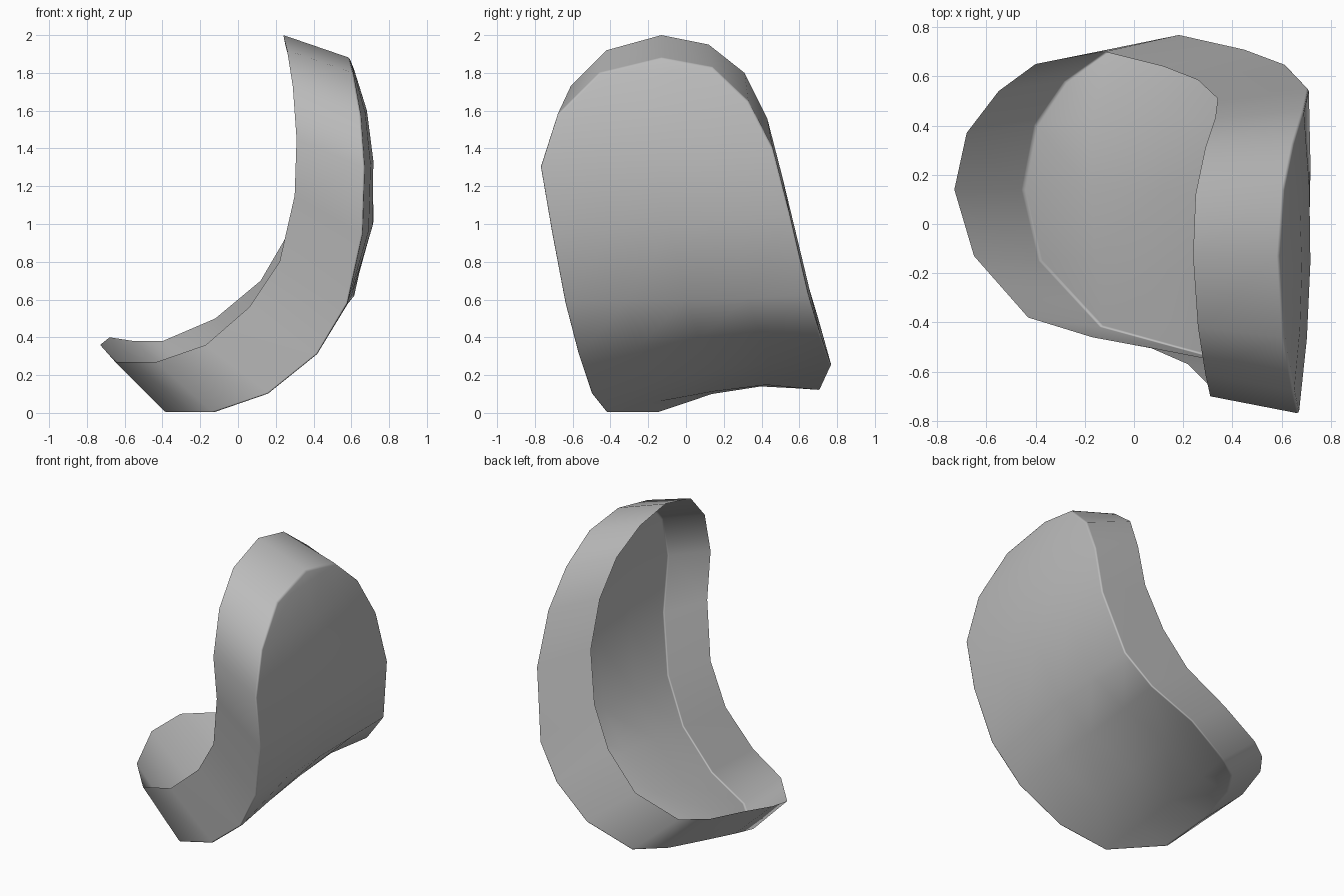
import bpy
import bmesh

# Remove the default object
default_cube = bpy.data.objects.get("Cube")
if default_cube:
    bpy.data.objects.remove(default_cube, do_unlink=True)


def make_material(name, color):
    material = bpy.data.materials.new(name)
    material.use_nodes = True
    material.diffuse_color = color
    shader = material.node_tree.nodes["Principled BSDF"]
    shader.inputs["Base Color"].default_value = color
    shader.inputs["Roughness"].default_value = 0.6
    return material


grey = make_material("plain grey", (0.5, 0.5, 0.5, 1))

# Open rim of the shell, from the top down the back side and up the front side
rim_path = [
    (.24, -.13, 2), (.25, .12, 1.95), (.29, .31, 1.8), (.33, .43, 1.56),
    (.34, .51, 1.25), (.26, .585, .94), (.12, .64, .7), (-.12, .7, .5),
    (-.4, .65, .38), (-.55, .54, .38), (-.68, .37, .4), (-.73, .14, .36),
    (-.65, -.13, .27), (-.43, -.38, .27), (-.17, -.46, .36), (.06, -.5, .56),
    (.22, -.57, .8), (.3, -.65, 1.15), (.31, -.7, 1.45), (.29, -.61, 1.73),
    (.26, -.42, 1.92),
]

# Rounded edge where the side wall meets the curved back panel
edge_path = [
    (.59, -.13, 1.88), (.61, .14, 1.83), (.65, .33, 1.65), (.69, .46, 1.4),
    (.71, .55, 1.05), (.615, .65, .62), (.455, .71, .42), (.19, .77, .25),
    (-.1, .71, .12), (-.28, .58, .13), (-.4, .4, .14), (-.45, .14, .1),
    (-.38, -.15, 0), (-.13, -.42, 0), (.16, -.5, .1), (.42, -.57, .31),
    (.58, -.64, .58), (.66, -.71, .95), (.67, -.77, 1.3), (.65, -.68, 1.58),
    (.61, -.46, 1.8),
]

# Swell of each crosswise panel row, from the top down: the lower rows are hollow
row_swell = [.005, .035, .04, .03, 0, -.05, -.08, -.09]

bm = bmesh.new()
rim = [bm.verts.new(point) for point in rim_path]
edge = [bm.verts.new(point) for point in edge_path]
count = len(rim)

# Side wall between the rim and the panel edge
for i in range(count):
    j = (i + 1) % count
    bm.faces.new((rim[i], rim[j], edge[j], edge[i]))


def panel_row(i, swell):
    """Points across the panel; a hollow is deepest towards the back side."""
    a, b = edge[i], edge[count - i]
    outward = (a.co - rim[i].co + b.co - rim[count - i].co).normalized()
    inner = []
    for t in (0.25, 0.5, 0.75):
        s = t ** 0.6 if swell < 0 else t
        point = a.co.lerp(b.co, t) + outward * swell * 4 * s * (1 - s)
        inner.append(bm.verts.new(point))
    return [a, *inner, b]


# Back panel: crosswise rows, closed by a fan at the top
rows = [panel_row(i, swell) for i, swell in enumerate(row_swell, 1)]
for a, b in zip(rows[0], rows[0][1:]):
    bm.faces.new((edge[0], a, b))
for upper, lower in zip(rows, rows[1:]):
    for k in range(len(upper) - 1):
        bm.faces.new((upper[k], lower[k], lower[k + 1], upper[k + 1]))

# Lower end of the panel, joining the last row to the rounded tip
tip = edge[len(rows):len(rows) + 6]
for k in range(4):
    corners = [rows[-1][k], tip[k], tip[k + 1], rows[-1][k + 1]]
    bm.faces.new(list(dict.fromkeys(corners)))
bm.faces.new((rows[-1][4], tip[4], tip[5])) if tip[5] is not rows[-1][4] else None

# Face everything outward
bmesh.ops.recalc_face_normals(bm, faces=bm.faces)
bm.normal_update()
outermost = max(bm.faces, key=lambda face: face.calc_center_median().x)
if outermost.normal.x < 0:
    bmesh.ops.reverse_faces(bm, faces=bm.faces)

# Soften the panel edge
crease = [bm.edges.get((edge[i - 1], edge[i])) for i in range(count)]
bmesh.ops.bevel(bm, geom=crease, offset=0.01, segments=2, profile=0.5,
                affect='EDGES', clamp_overlap=True)
for face in bm.faces:
    face.smooth = True

mesh = bpy.data.meshes.new("curved_shell")
bm.to_mesh(mesh)
bm.free()
mesh.materials.append(grey)
shell = bpy.data.objects.new("curved_shell", mesh)
bpy.context.collection.objects.link(shell)

# Keep the broad surfaces evenly shaded beside the narrow rounded edge
weighted = shell.modifiers.new("even_shading", 'WEIGHTED_NORMAL')
weighted.mode = 'FACE_AREA'
